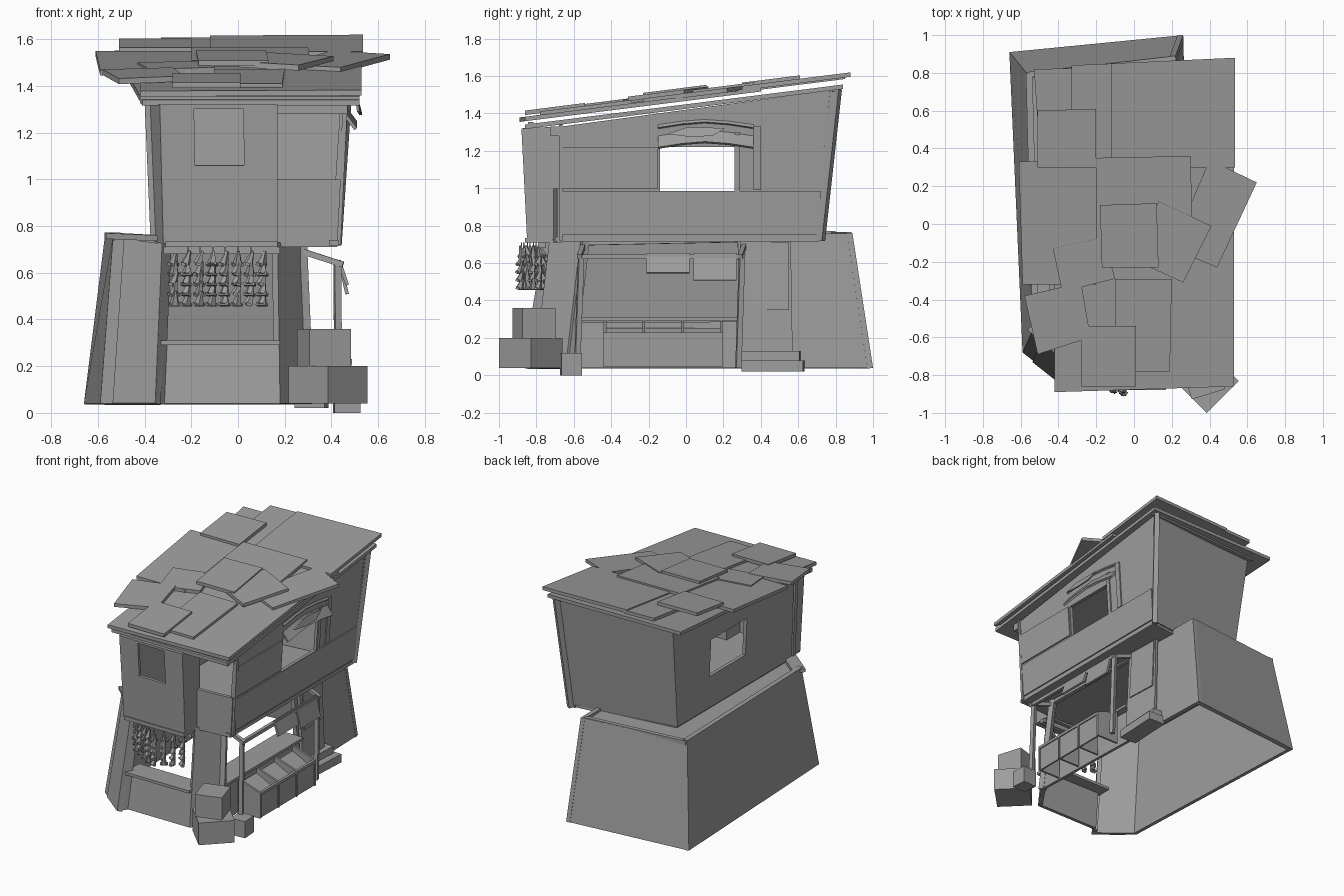
import bpy, bmesh, math, random
from mathutils import Vector, Matrix

random.seed(4)
cube = bpy.data.objects.get("Cube")
if cube:
    bpy.data.objects.remove(cube)

grey = bpy.data.materials.new("weathered grey")
grey.use_nodes = True
colour = (0.34, 0.34, 0.34, 1)
grey.diffuse_color = colour
grey.node_tree.nodes["Principled BSDF"].inputs["Base Color"].default_value = colour


def finish(name, bm):
    bmesh.ops.recalc_face_normals(bm, faces=bm.faces)
    mesh = bpy.data.meshes.new(name)
    bm.to_mesh(mesh)
    bm.free()
    mesh.materials.append(grey)
    obj = bpy.data.objects.new(name, mesh)
    bpy.context.collection.objects.link(obj)
    return obj


def slab(name, pts, shift):
    """Flat outline pushed along the shift vector into a board."""
    bm = bmesh.new()
    shift = Vector(shift)
    low = [bm.verts.new(p) for p in pts]
    high = [bm.verts.new(Vector(p) + shift) for p in pts]
    bm.faces.new(low)
    bm.faces.new(high)
    for i in range(len(pts)):
        j = (i + 1) % len(pts)
        bm.faces.new((low[i], low[j], high[j], high[i]))
    return finish(name, bm)


def panel(name, a, b, c, d, u0=0, u1=1, v0=0, v1=1, t=0.03):
    """Part of the wall a-b-c-d (seen from outside), thickened inwards."""
    a, b, c, d = map(Vector, (a, b, c, d))
    n = (b - a).cross(d - a).normalized()
    at = lambda u, v: a.lerp(b, u).lerp(d.lerp(c, u), v)
    return slab(name, [at(u0, v0), at(u1, v0), at(u1, v1), at(u0, v1)], -t * n)


def box(name, x, y, z, turn=0):
    bm = bmesh.new()
    size = (x[1] - x[0], y[1] - y[0], z[1] - z[0])
    mid = ((x[0] + x[1]) / 2, (y[0] + y[1]) / 2, (z[0] + z[1]) / 2)
    m = Matrix.Translation(mid) @ Matrix.Rotation(math.radians(turn), 4, "Z")
    bmesh.ops.create_cube(bm, size=1, matrix=m @ Matrix.Diagonal((*size, 1)))
    return finish(name, bm)


def bar(name, p, q, w=0.025):
    p, q = Vector(p), Vector(q)
    bm = bmesh.new()
    m = Matrix.Translation((p + q) / 2) @ (q - p).to_track_quat("Z", "Y").to_matrix().to_4x4()
    bmesh.ops.create_cube(bm, size=1, matrix=m @ Matrix.Diagonal((w, w, (q - p).length, 1)))
    return finish(name, bm)


# Lower storey: tapered walls on a cut-corner plan
low = [(-.66, .91, .04), (-.59, -.68, .04), (-.35, -.87, .04), (-.315, -.81, .04),
       (.18, -.81, .04), (.31, -.62, .04), (.26, 1, .04)]
top = [(-.57, .80, .76), (-.535, -.56, .76), (-.32, -.75, .73), (-.285, -.71, .73),
       (.17, -.73, .73), (.28, -.54, .73), (.22, .89, .76)]


def lower(name, i, u0=0, u1=1, v0=0, v1=1, t=0.03):
    j = (i + 1) % 7
    return panel(name, low[i], low[j], top[j], top[i], u0, u1, v0, v1, t)


lower("lower_left_wall", 0)
lower("lower_left_corner_wall", 1)
lower("lower_left_corner_board", 1, .24, 1, 0, .99, -.008)
lower("lower_left_door_post", 2)
lower("lower_front_wall", 3, v1=.37)
lower("lower_right_corner_wall", 4)
lower("lower_right_back_wall", 5, u0=.57)
lower("lower_right_low_wall", 5, u1=.57, v1=.35, t=.02)
lower("lower_right_lintel", 5, u1=.57, v0=.95)
lower("lower_back_wall", 6)
bar("lower_front_right_post", (.30, -.62, .04), (.27, -.54, .73), .04)
box("front_sill", (-.33, .18), (-.82, -.66), (.29, .31))
box("front_beam", (-.32, .18), (-.79, -.75), (.68, .71))
box("front_ledge", (-.31, .17), (-.86, -.72), (.71, .735))

# Deck between storeys and its edge trims
slab("deck", [(x * .98, y * .98, .715) for x, y, z in top], (0, 0, .022))
bar("left_edge_trim", (-.555, .8, .755), (-.52, -.57, .755), .035)
bar("back_edge_trim", (-.56, .79, .75), (.2, .87, .75), .03)
slab("corner_cap", [(-.565, -.56, .745), (-.33, -.76, .735), (-.31, -.66, .735), (-.50, -.50, .745)],
     (0, 0, .025))
box("right_floor_beam", (.39, .43), (-.7, .71), (.715, .74))
slab("upper_floor", [(-.36, -.68, .72), (.41, -.68, .72), (.41, .71, .72), (-.36, .62, .72)], (0, 0, .02))

# Side door and step
panel("right_wall_plate", (.315, .29, .12), (.295, .57, .12), (.275, .56, .73), (.285, .29, .73), t=.02)
panel("side_door", (.31, .32, .35), (.30, .55, .35), (.285, .55, .71), (.292, .32, .71), t=.008)
box("lower_step", (.25, .38), (.30, .63), (.02, .08), -3)
box("upper_step", (.25, .33), (.30, .61), (.08, .13), -3)

# Market counter with open bins
box("counter_shelf", (.14, .32), (-.58, .29), (.29, .31))
slab("bin_tray", [(.31, -.44, .24), (.47, -.44, .16), (.47, .19, .16), (.31, .19, .24)], (0, 0, .012))
for i in range(4):
    y = -.44 + .207 * i
    slab("bin_divider", [(.31, y, .045), (.487, y, .045), (.487, y, .23), (.31, y, .29)], (0, .014, 0))
box("bin_front", (.468, .48), (-.43, .19), (.045, .215))
box("bin_rail", (.468, .488), (-.44, .195), (.21, .23))

# Stall frame with hanging signs
for y in (-.58, .28):
    bar("stall_post", (.43, y, .10 if y < 0 else .04), (.425, y + .02, .65), .028)
    bar("stall_strut", (.28, y + .03, .69), (.45, y + .01, .635), .025)
bar("stall_beam", (.435, -.56, .635), (.435, .28, .635), .024)
for y0, y1, z0 in ((-.21, .02, .55), (.04, .27, .51)):
    panel("hanging_sign", (.475, y0, z0), (.475, y1, z0), (.44, y1, .655), (.44, y0, .655), t=.015)

# Crates
box("lower_crate", (.265, .505), (-.95, -.71), (.04, .2), 45)
box("upper_crate", (.275, .46), (-.905, -.72), (.2, .36), 17)
box("small_crate", (.41, .52), (-.67, -.56), (0, .12), 4)

# Drying fish on strings hung in an arc, noses up
for i in range(8):
    x = -.27 + .054 * i
    y = -.89 + .6 * abs(x + .07)
    bar("fish_string", (x, y, .46), (x, y, .71), .006)
    for k in range(5):
        bm = bmesh.new()
        m = (Matrix.Translation((x, y, .665 - .043 * k))
             @ Matrix.Rotation(random.uniform(0, 3), 4, "Z") @ Matrix.Rotation(.35, 4, "X"))
        bmesh.ops.create_cone(bm, cap_ends=True, segments=5, radius1=.022, radius2=.006, depth=.06, matrix=m)
        bmesh.ops.create_cube(bm, size=1, matrix=m @ Matrix.Translation((0, 0, -.03))
                              @ Matrix.Diagonal((.05, .02, .012, 1)))
        finish("dried_fish", bm)


# Upper storey: leaning side walls made of boards around a window
def eave(y):
    return 1.42 + .135 * y


# Each side: base x, lean, thickness, back edge at sill and at eave, bottom height, window top
sides = (("right", .425, .065, -.025, .72, .745, .80, .73, 1.22),
         ("left", -.365, -.05, .025, .62, .65, .73, .745, 1.25))
for side, base, lean, t, y0, y1, y2, z0, zw in sides:
    boards = {
        "lower_boards": [(-.68, z0), (y0, z0), (y1, .98), (-.68, .98)],
        "front_boards": [(-.68, .98), (-.14, .98), (-.14, eave(-.14)), (-.67, eave(-.67))],
        "window_lintel": [(-.14, zw), (.27, zw), (.27, eave(.27)), (-.14, eave(-.14))],
        "back_boards": [(.27, .98), (y1, .98), (y2, eave(y2)), (.27, eave(.27))],
    }
    for name, pts in boards.items():
        slab(f"upper_{side}_{name}", [(base + lean * (z - .73), y, z) for y, z in pts], (t, 0, 0))
right_x = lambda z: .425 + .065 * (z - .73)
for name, y0, y1, z0, z1 in (("front_plank", -.66, -.15, 1, 1.22), ("long_plank", -.66, .72, .75, .985),
                             ("window_jamb", .26, .29, .98, 1.3), ("back_plank", .36, .40, .99, 1.33)):
    slab(name, [(right_x(z), y, z) for y, z in ((y0, z0), (y1, z0), (y1, z1), (y0, z1))], (.009, 0, 0))
panel("upper_back_wall", (.42, .72, .74), (-.365, .62, .745), (-.405, .73, 1.52), (.475, .80, 1.53))
bar("back_right_post", (.42, .72, .72), (.475, .81, 1.53), .035)

# Front bay with a window, beside an open balcony
bay = ((-.32, -.85, .73), (.17, -.85, .73), (.17, -.88, 1.32), (-.335, -.88, 1.32))
for name, u0, u1, v0, v1 in (("bay_left", 0, .29, 0, 1), ("bay_right", .71, 1, 0, 1),
                             ("bay_below_window", .29, .71, 0, .56), ("bay_above_window", .29, .71, .97, 1)):
    panel(name, *bay, u0, u1, v0, v1, t=.02)
panel("bay_right_wall", bay[1], (.17, -.68, .73), (.17, -.68, 1.33), bay[2], t=.02)
panel("bay_left_wall", (-.365, -.66, .73), bay[0], bay[3], (-.39, -.66, 1.33), t=.02)
box("bay_floor", (-.32, .17), (-.85, -.66), (.725, .74))
panel("balcony_front", (.16, -.71, .71), (.425, -.69, .71), (.44, -.69, 1.0), (.16, -.71, 1.0), t=.025)
bar("balcony_post", (.43, -.67, .72), (.46, -.67, 1.34), .02)
bar("balcony_lintel", (.16, -.70, 1.305), (.47, -.70, 1.305), .05)
bar("left_front_post", (-.36, -.70, .75), (-.385, -.70, 1.33), .03)

# Arched window hood with a fish-shaped sign
hood = [(-.15, 0), (-.02, .02), (.1, .03), (.23, .02), (.36, 0)]
for (ya, za), (yb, zb) in zip(hood, hood[1:]):
    panel("window_hood", (.51, ya, 1.22 + za), (.51, yb, 1.22 + zb),
          (.465, yb, 1.28 + zb), (.465, ya, 1.28 + za), t=.015)
    panel("hood_trim", (.475, ya, 1.325 + za), (.475, yb, 1.325 + zb),
          (.465, yb, 1.34 + zb), (.465, ya, 1.34 + za), t=.012)
slab("hood_sign", [(.51, -.10, 1.29), (.52, .02, 1.275), (.52, .14, 1.28), (.51, .21, 1.32),
                   (.50, .12, 1.325), (.505, 0, 1.325)], (.012, 0, 0))

# Roof: base slab and overlapping loose sheets following one slope
sheets = [
    ("base_slab", [(-.41, -.86), (.52, -.86), (.52, .84), (-.53, .82)], -.06),
    ("front_sheet", [(-.42, -.89), (.53, -.86), (.53, .4), (-.42, .4)], -.018),
    ("back_sheet", [(-.12, .30), (.535, .30), (.535, .88), (-.12, .85)], 0),
    ("back_left_sheet", [(-.33, .33), (-.1, .33), (-.1, .85), (-.33, .84)], -.008),
    ("left_sheet", [(-.59, -.32), (-.2, -.32), (-.2, .34), (-.61, .33)], 0),
    ("upper_left_sheet", [(-.51, .30), (-.2, .30), (-.2, .61), (-.51, .60)], .018),
    ("middle_sheet", [(-.2, -.1), (.31, -.1), (.30, .36), (-.2, .35)], .012),
    ("right_sheet", [(.2, -.13), (.44, -.23), (.65, .22), (.40, .34)], 0),
    ("skewed_left_sheet", [(-.38, -.36), (-.1, -.29), (-.16, -.07), (-.43, -.13)], .008),
    ("lower_sheet", [(-.1, -.78), (.19, -.78), (.2, -.29), (-.1, -.29)], 0),
    ("skewed_sheet", [(0, -.19), (.26, -.31), (.41, -.01), (.13, .12)], .02),
    ("top_sheet", [(-.17, -.23), (.13, -.23), (.12, .11), (-.18, .10)], .03),
    ("front_left_sheet", [(-.51, -.69), (-.23, -.60), (-.28, -.31), (-.58, -.38)], .01),
    ("front_edge_sheet", [(-.28, -.86), (.01, -.86), (.01, -.54), (-.28, -.54)], .015),
]
for name, pts, lift in sheets:
    slab("roof_" + name, [(x, y, 1.485 + .126 * y + lift) for x, y in pts], (0, 0, .024))
bar("roof_front_batten", (-.42, -.83, 1.34), (.52, -.83, 1.34), .03)
bar("roof_back_batten", (-.42, .75, 1.525), (.5, .80, 1.53), .03)
